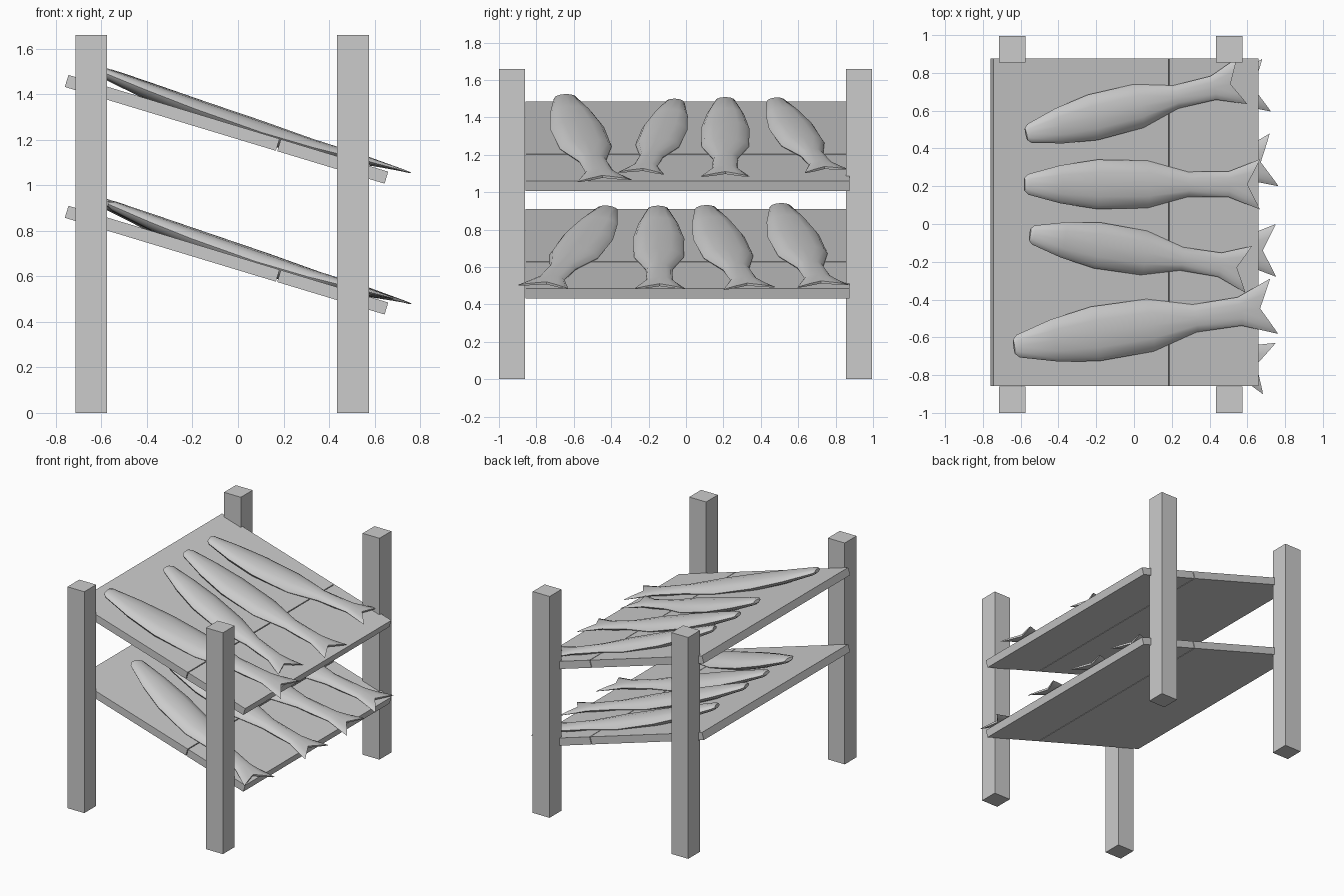
import bpy, bmesh, math
from mathutils import Matrix, Vector

cube = bpy.data.objects.get("Cube")
if cube:
    bpy.data.objects.remove(cube, do_unlink=True)

# One plain grey for everything
grey = bpy.data.materials.new("plain grey")
grey.use_nodes = True
GREY = (0.6, 0.6, 0.6, 1)
grey.diffuse_color = GREY
grey.node_tree.nodes["Principled BSDF"].inputs["Base Color"].default_value = GREY

SLOPE = math.atan(0.3025)
RUN = math.cos(SLOPE)
LEFT = -0.745  # x of the raised shelf edge


def finish(bm, name, matrix):
    bmesh.ops.recalc_face_normals(bm, faces=bm.faces)
    mesh = bpy.data.meshes.new(name)
    bm.to_mesh(mesh)
    bm.free()
    mesh.materials.append(grey)
    obj = bpy.data.objects.new(name, mesh)
    bpy.context.collection.objects.link(obj)
    obj.matrix_world = matrix
    return obj


def box(name, lo, hi, matrix=Matrix()):
    bm = bmesh.new()
    bmesh.ops.create_cube(bm, size=1)
    lo, hi = Vector(lo), Vector(hi)
    for v in bm.verts:
        v.co = (lo + hi) / 2 + Matrix.Diagonal(hi - lo) @ v.co
    finish(bm, name, matrix)


# Fish stations: distance along, half width, centre height, half thickness
STATIONS = [
    (0, 0.034, 0.058, 0.012),
    (0.016, 0.054, 0.056, 0.022),
    (0.156, 0.100, 0.036, 0.036),
    (0.316, 0.130, 0.018, 0.046),
    (0.53, 0.125, 0.004, 0.050),
    (0.70, 0.066, 0.006, 0.036),
    (0.87, 0.068, 0.018, 0.020),
    (1, 0.132, 0.024, 0.007),
]
SIDES = 12
FORK = 0.055


def fish(name, nose, tail, shelf):
    """Lay a fish on a shelf from nose to tail, both given in plan."""
    start = Vector(((nose[0] - LEFT) / RUN, nose[1], 0))
    end = Vector(((tail[0] - LEFT) / RUN, tail[1], 0))
    along = end - start
    length = along.length
    scale = length / 1.306
    bm = bmesh.new()
    rings = []
    for t, width, height, thick in STATIONS:
        ring = []
        for i in range(SIDES):
            a = math.tau * i / SIDES
            x = t
            if t == 1:  # notch the tail fin
                x -= FORK * (1 - abs(math.cos(a)))
            ring.append(bm.verts.new((x * length, math.cos(a) * width * scale,
                                      height + math.sin(a) * thick)))
        rings.append(ring)
    for a, b in zip(rings, rings[1:]):
        for i in range(SIDES):
            j = (i + 1) % SIDES
            bm.faces.new((a[i], a[j], b[j], b[i]))
    bm.faces.new(rings[0])
    # Close the notched end with strips between upper and lower edges
    last = rings[-1]
    for i in range(SIDES // 2):
        corners = [last[i], last[i + 1], last[-i - 1], last[-i]]
        bm.faces.new(list(dict.fromkeys(corners)))
    turn = Matrix.Rotation(math.atan2(along.y, along.x), 4, "Z")
    obj = finish(bm, name, shelf @ Matrix.Translation(start) @ turn)
    bpy.ops.object.select_all(action="DESELECT")
    obj.select_set(True)
    bpy.context.view_layer.objects.active = obj
    bpy.ops.object.shade_smooth_by_angle(angle=math.radians(50))


# Corner posts
for side, x in (("right", -0.645), ("left", 0.505)):
    for end, y in (("front", -0.93), ("back", 0.925)):
        box(f"{end}_{side}_post", (x - 0.07, y - 0.07, 0), (x + 0.07, y + 0.07, 1.66))

# Sloping shelves, each of two boards, with fish laid on them
CATCH = {
    "upper": (1.485, [((-0.588, 0.475), (0.565, 0.757)),
                      ((-0.597, 0.21), (0.66, 0.21)),
                      ((-0.568, -0.055), (0.60, -0.24)),
                      ((-0.652, -0.65), (0.735, -0.435))]),
    "lower": (0.91, [((-0.58, -0.415), (0.71, -0.765)),
                     ((-0.58, -0.15), (0.745, -0.14)),
                     ((-0.59, 0.10), (0.735, 0.34)),
                     ((-0.625, 0.50), (0.695, 0.735))]),
}
for level, (height, catch) in CATCH.items():
    shelf = Matrix.Translation((LEFT, 0, height)) @ Matrix.Rotation(SLOPE, 4, "Y")
    box(f"{level}_shelf_wide_board", (0, -0.858, -0.055), (0.969, 0.875, 0), shelf)
    box(f"{level}_shelf_narrow_board", (0.975, -0.858, -0.055), (1.468, 0.875, 0), shelf)
    for n, (nose, tail) in enumerate(catch, 1):
        fish(f"{level}_fish_{n}", nose, tail, shelf)
